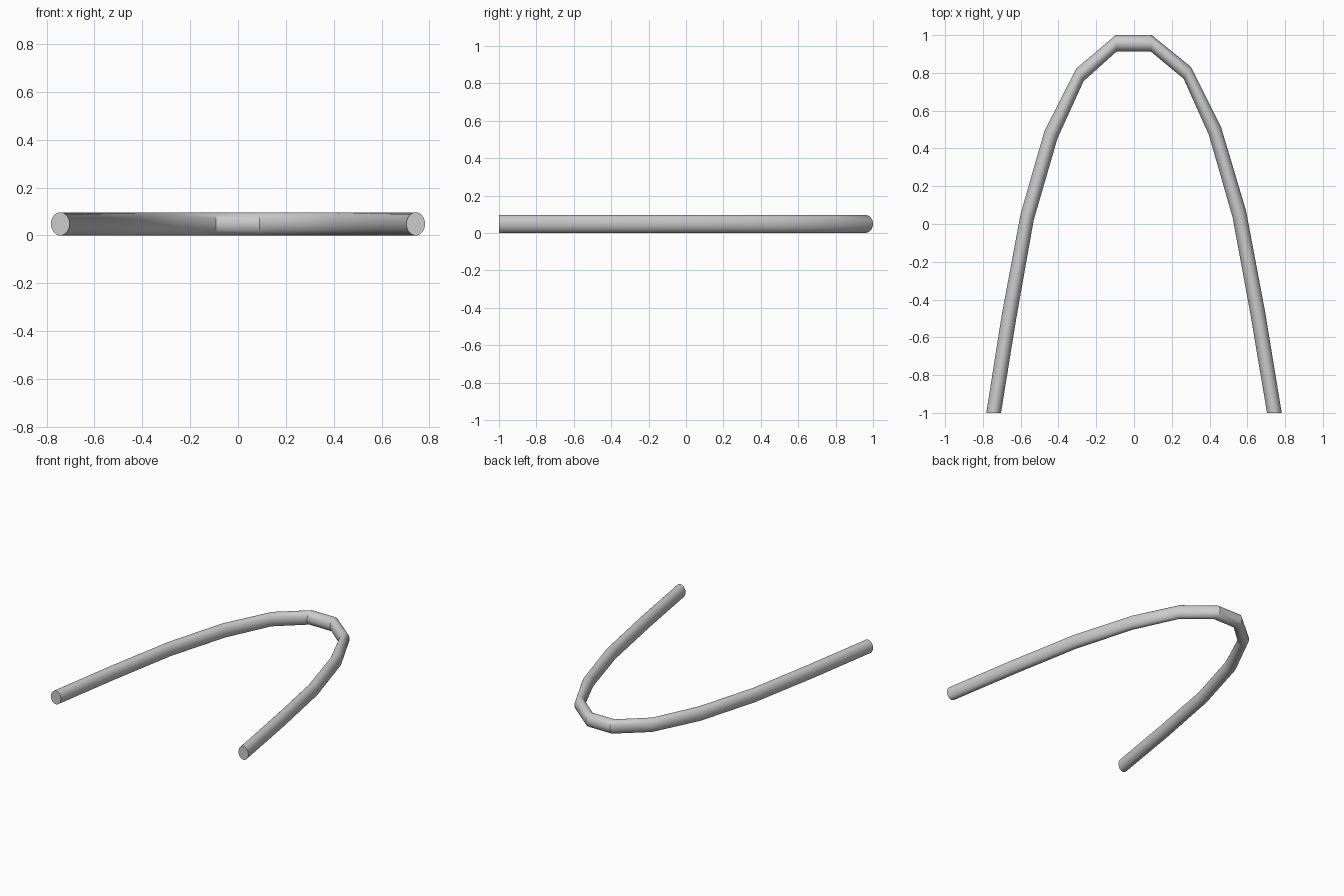
import bpy, bmesh, math
from mathutils import Vector

if "Cube" in bpy.data.objects:
    bpy.data.objects.remove(bpy.data.objects["Cube"])

SIDES, HALF_H = 32, 0.0485

# outer and inner edge of the tube at each joint, left end to right end
RINGS = [
    ((-0.782, -1.0), (-0.704, -1.0)), ((-0.70, -0.48), (-0.622, -0.493)),
    ((-0.601, 0.05), (-0.531, 0.02)), ((-0.475, 0.49), (-0.405, 0.453)),
    ((-0.306, 0.823), (-0.267, 0.756)), ((-0.097, 1.0), (-0.092, 0.913)),
    ((0.094, 1.0), (0.089, 0.913)), ((0.301, 0.832), (0.263, 0.769)),
    ((0.460, 0.516), (0.397, 0.47)), ((0.593, 0.071), (0.522, 0.035)),
    ((0.693, -0.458), (0.616, -0.475)), ((0.782, -1.0), (0.704, -1.0)),
]

# bent tube: an oval ring at each mitred joint, bridged and capped
bm = bmesh.new()
loops = []
for outer, inner in RINGS:
    o, i = Vector((*outer, HALF_H)), Vector((*inner, HALF_H))
    mid, half = (o + i) / 2, (o - i) / 2
    loops.append([bm.verts.new(mid + half * math.cos(a) + Vector((0, 0, HALF_H * math.sin(a))))
                  for a in (2 * math.pi * k / SIDES for k in range(SIDES))])
for a, b in zip(loops, loops[1:]):
    for k in range(SIDES):
        n = (k + 1) % SIDES
        bm.faces.new((a[k], a[n], b[n], b[k]))
bm.faces.new(loops[0])
bm.faces.new(loops[-1])
bmesh.ops.recalc_face_normals(bm, faces=bm.faces)

mesh = bpy.data.meshes.new("bent_tube")
bm.to_mesh(mesh)
bm.free()
tube = bpy.data.objects.new("bent_tube", mesh)
bpy.context.collection.objects.link(tube)
bpy.context.view_layer.objects.active = tube
tube.select_set(True)
bpy.ops.object.shade_smooth_by_angle(angle=math.radians(30))
